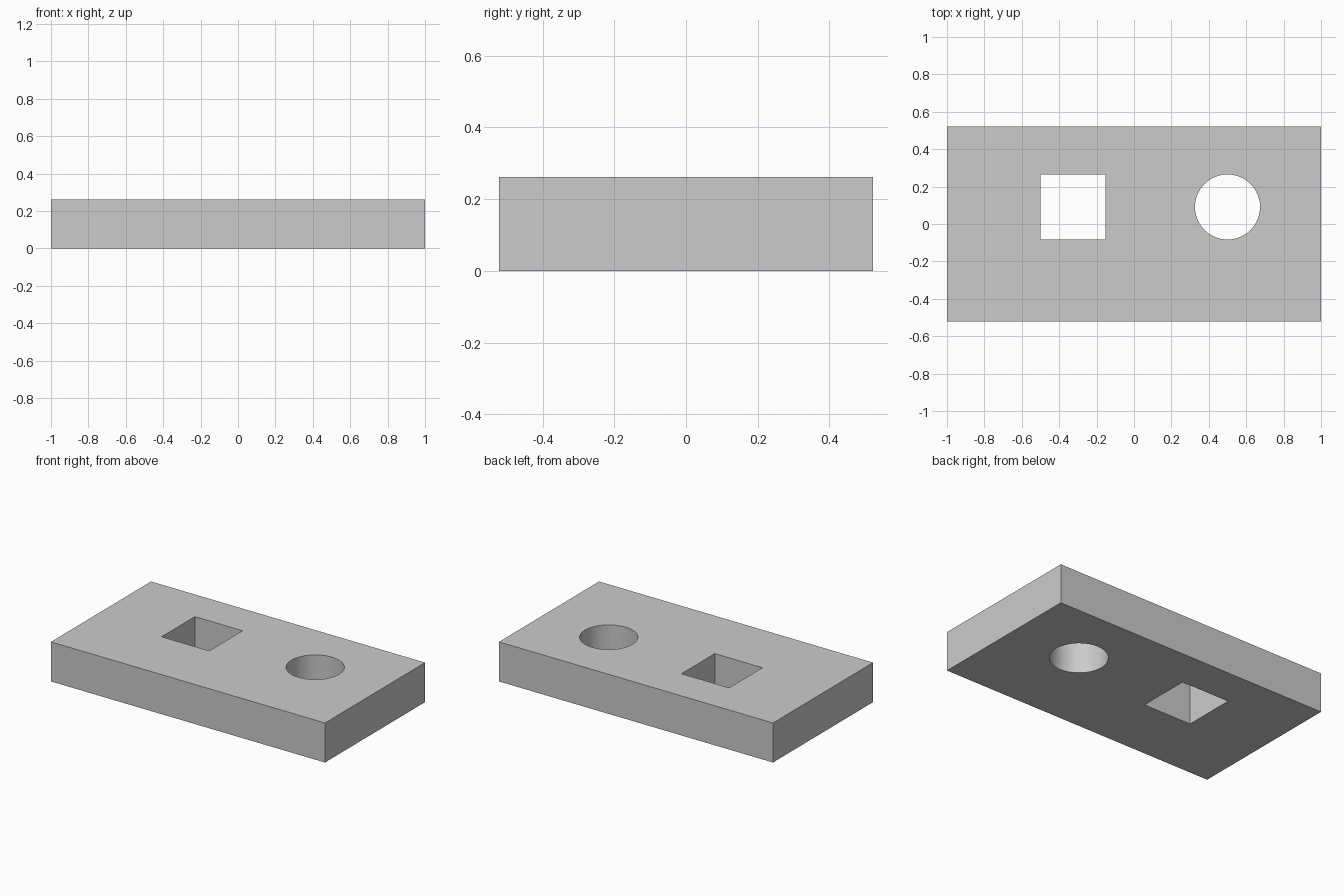
import bpy

if "Cube" in bpy.data.objects:
    bpy.data.objects.remove(bpy.data.objects["Cube"])

LENGTH, DEPTH, HEIGHT = 2.0, 1.043, 0.261
HOLE = 0.348      # square side and circle diameter
HOLE_Y = 0.091


def box(name, size, loc):
    bpy.ops.mesh.primitive_cube_add(size=1, location=loc)
    ob = bpy.context.object
    ob.name = name
    ob.scale = size
    bpy.ops.object.transform_apply(location=False, rotation=False, scale=True)
    return ob


def cut(target, cutter):
    mod = target.modifiers.new(cutter.name, 'BOOLEAN')
    mod.operation = 'DIFFERENCE'
    mod.solver = 'EXACT'
    mod.object = cutter
    cutter.hide_render = True
    cutter.display_type = 'WIRE'


# Slab
plate = box("plate", (LENGTH, DEPTH, HEIGHT), (0, 0, HEIGHT / 2))

# Square through hole
square = box("square_hole_cutter", (HOLE, HOLE, HEIGHT * 2), (-0.326, HOLE_Y, HEIGHT / 2))

# Round through hole
bpy.ops.mesh.primitive_cylinder_add(vertices=64, radius=HOLE / 2, depth=HEIGHT * 2,
                                    location=(0.5, HOLE_Y, HEIGHT / 2))
circle = bpy.context.object
circle.name = "round_hole_cutter"

# Cut both holes, keep flat faces
for cutter in (square, circle):
    cut(plate, cutter)
